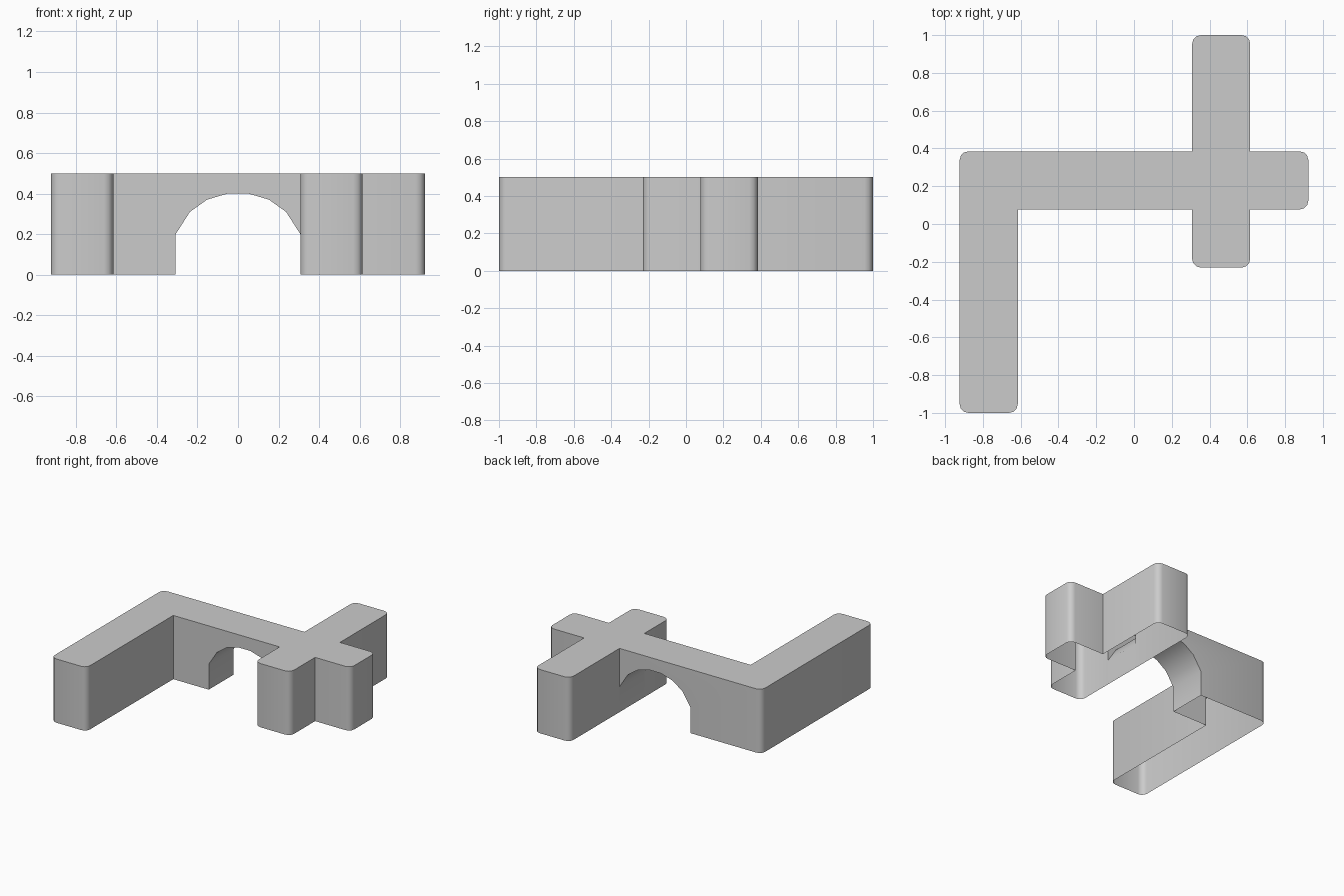
import bpy, bmesh, math
from mathutils import Vector

if "Cube" in bpy.data.objects:
    bpy.data.objects.remove(bpy.data.objects["Cube"])

U = 4 / 13        # bar width
H = 0.5           # height
R = 0.046         # outer corner radius
STEPS = 3         # facets per rounded corner

# Plan outline, counter-clockwise, in bar widths
PLAN = [(-3, -3.25), (-2, -3.25), (-2, .25), (1, .25), (1, -.75), (2, -.75), (2, .25),
        (3, .25), (3, 1.25), (2, 1.25), (2, 3.25), (1, 3.25), (1, 1.25), (-3, 1.25)]
FRONT, BACK = .25 * U, 1.25 * U

# Arch opening profile (x, z), left to right
half = [(-U, 0), (-U, .2), (-.237, .31), (-.153, .37), (-.052, .4)]
ARCH = half + [(-x, z) for x, z in reversed(half)]


def rounded(points):
    """Round only the convex corners of the outline."""
    out = []
    pts = [Vector(p) * U for p in points]
    for i, p in enumerate(pts):
        a = (p - pts[i - 1]).normalized()
        b = (pts[(i + 1) % len(pts)] - p).normalized()
        if a.cross(b) < 0:
            out.append(p)
            continue
        centre = p - a * R + b * R
        for k in range(STEPS + 1):
            t = math.pi / 2 * k / STEPS
            out.append(centre + R * (a * math.sin(t) - b * math.cos(t)))
    return out


bm = bmesh.new()


def face(coords):
    bm.faces.new([bm.verts.new(c) for c in coords])


outline = rounded(PLAN)

# Top
face([(p.x, p.y, H) for p in outline])

# Walls; the two long walls get the arch cut into their lower edge
for a, b in zip(outline, outline[1:] + outline[:1]):
    low = [(a.x, a.y, 0), (b.x, b.y, 0)]
    if a.x * b.x < 0 and abs(a.y - b.y) < 1e-5 and a.y > 0:
        if a.x < b.x:
            low = [low[0]] + [(x, a.y, z) for x, z in ARCH[:-1]]
        else:
            low = [(x, a.y, z) for x, z in reversed(ARCH[:-1])] + [low[1]]
    face(low + [(b.x, b.y, H), (a.x, a.y, H)])

# Arch jambs and soffit (the underside of the bars stays open)
for (x0, z0), (x1, z1) in zip(ARCH, ARCH[1:]):
    face([(x0, FRONT, z0), (x0, BACK, z0), (x1, BACK, z1), (x1, FRONT, z1)])

bmesh.ops.remove_doubles(bm, verts=bm.verts, dist=1e-5)
mesh = bpy.data.meshes.new("arched_wall")
bm.to_mesh(mesh)
bm.free()

wall = bpy.data.objects.new("arched_wall", mesh)
bpy.context.collection.objects.link(wall)
bpy.context.view_layer.objects.active = wall
wall.select_set(True)
bpy.ops.object.shade_smooth_by_angle(angle=math.radians(40))
